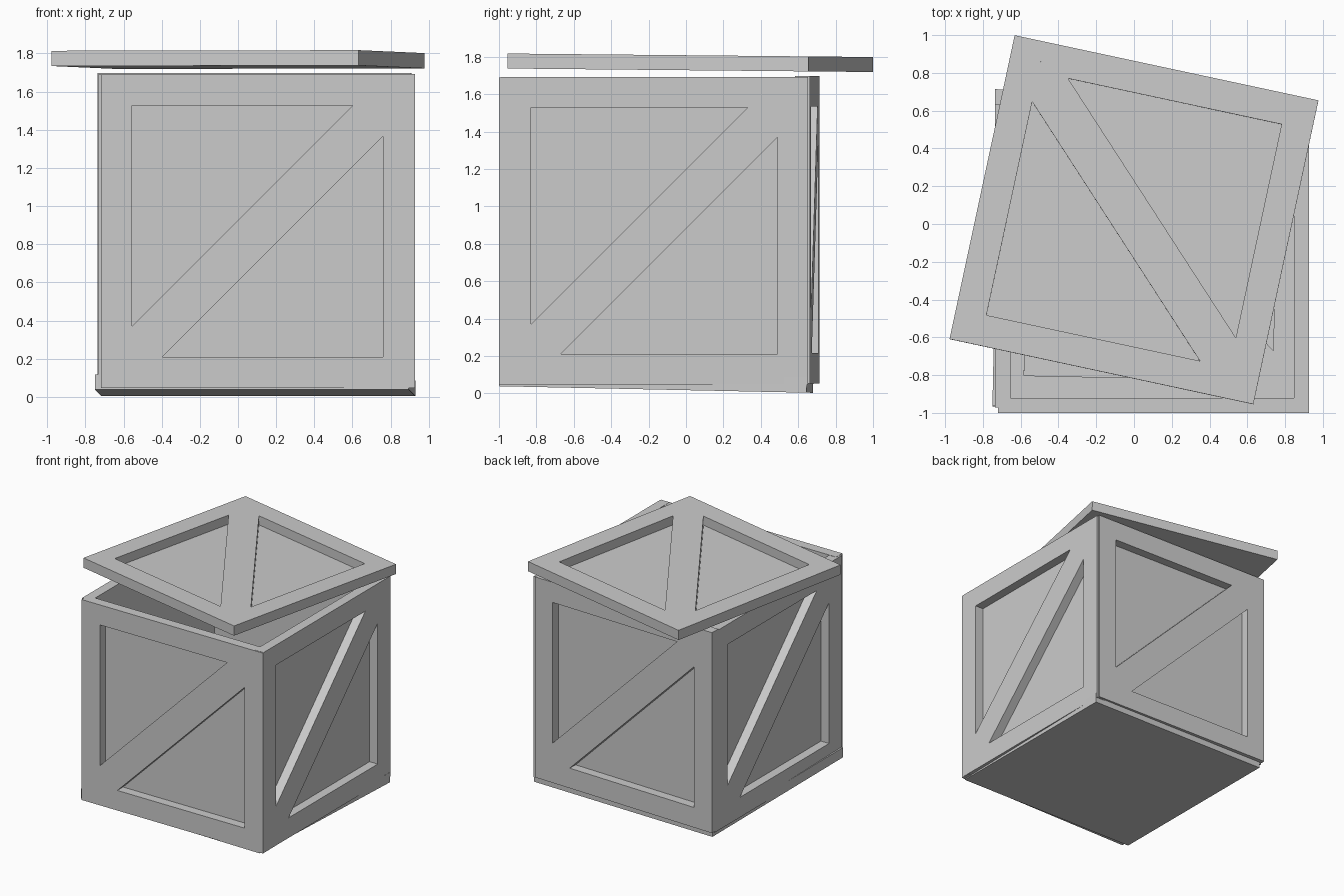
import bpy, bmesh
from math import radians
from mathutils import Matrix, Vector

cube = bpy.data.objects.get("Cube")
if cube:
    bpy.data.objects.remove(cube, do_unlink=True)

GREY = (0.6, 0.6, 0.6, 1)
mat = bpy.data.materials.new("plain grey")
mat.use_nodes = True
mat.diffuse_color = GREY
mat.node_tree.nodes["Principled BSDF"].inputs["Base Color"].default_value = GREY

HALF = 0.8225      # half the panel side
WIN = 0.658        # half the window side
CUT = 0.16         # brace corner offset
THICK = 0.08
BACKING = 0.006


def prism(bm, points, height):
    """Extrude a flat outline upward from z = 0."""
    low = [bm.verts.new((x, y, 0)) for x, y in points]
    high = [bm.verts.new((x, y, height)) for x, y in points]
    bm.faces.new(low[::-1])
    bm.faces.new(high)
    n = len(points)
    for i in range(n):
        j = (i + 1) % n
        bm.faces.new((low[i], low[j], high[j], high[i]))


def rect(x0, y0, x1, y1):
    return [(x0, y0), (x1, y0), (x1, y1), (x0, y1)]


def panel(name, location, rotation):
    """Square frame with a diagonal brace over a recessed sheet; outside is local +z."""
    bm = bmesh.new()
    for s in (-1, 1):
        a, b = sorted((s * WIN, s * HALF))
        prism(bm, rect(-HALF, a, HALF, b), THICK)     # long rails
        prism(bm, rect(a, -WIN, b, WIN), THICK)       # short stiles
    prism(bm, rect(-WIN, -WIN, WIN, WIN), BACKING)    # recessed sheet
    c = WIN - CUT
    prism(bm, [(-WIN, -WIN), (-c, -WIN), (WIN, c),
               (WIN, WIN), (c, WIN), (-WIN, -c)], THICK)   # brace
    bmesh.ops.recalc_face_normals(bm, faces=bm.faces)
    mesh = bpy.data.meshes.new(name)
    bm.to_mesh(mesh)
    bm.free()
    mesh.materials.append(mat)
    obj = bpy.data.objects.new(name, mesh)
    obj.matrix_world = Matrix.Translation(Vector(location)) @ rotation
    bpy.context.collection.objects.link(obj)


def turn(angle, axis):
    return Matrix.Rotation(radians(angle), 4, axis)


# Four walls, each standing with its frame outward
walls = [
    ("front_wall", (0.103, -0.92, 0.868), 0),
    ("left_wall", (0.847, -0.17, 0.870), 90),
    ("back_wall", (0.085, 0.608, 0.875), 178.2),
    ("right_wall", (-0.655, -0.148, 0.866), 270),
]
for name, place, yaw in walls:
    panel(name, place, turn(yaw, 'Z') @ turn(90, 'X'))

# Floor, slightly tilted, and the loose skewed lid
panel("floor", (0.09, -0.16, 0.021), turn(-1.2, 'X') @ turn(88.8, 'Z'))
panel("lid", (0, 0.022, 1.728), turn(-0.55, 'X') @ turn(77.9, 'Z'))
